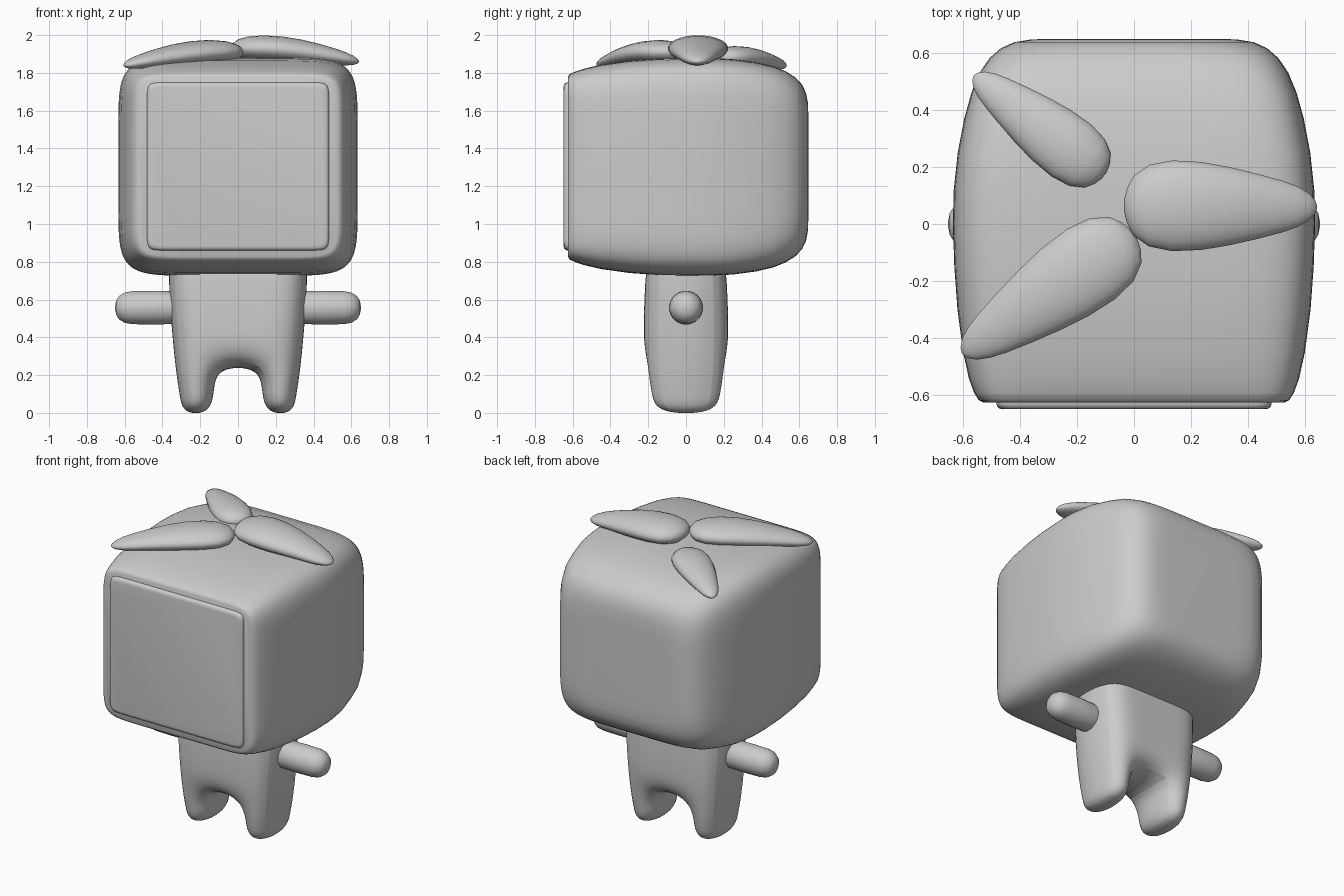
import bpy, bmesh, math
from mathutils import Vector

if "Cube" in bpy.data.objects:
    bpy.data.objects.remove(bpy.data.objects["Cube"])


def finish(name, bm):
    bmesh.ops.recalc_face_normals(bm, faces=bm.faces)
    me = bpy.data.meshes.new(name)
    bm.to_mesh(me)
    bm.free()
    ob = bpy.data.objects.new(name, me)
    bpy.context.collection.objects.link(ob)
    return ob


def loft(name, rings):
    """Skin a list of closed rings and cap both ends."""
    bm = bmesh.new()
    vs = [[bm.verts.new(p) for p in r] for r in rings]
    n = len(vs[0])
    for a, b in zip(vs, vs[1:]):
        for i in range(n):
            j = (i + 1) % n
            bm.faces.new((a[i], a[j], b[j], b[i]))
    bm.faces.new(vs[0])
    bm.faces.new(vs[-1])
    return finish(name, bm)


def oval(hx, hz, n=2, count=64):
    """Superellipse outline: n=2 is an ellipse, larger n is squarer."""
    pts = []
    for i in range(count):
        t = math.tau * (i + 0.5) / count
        c, s = math.cos(t), math.sin(t)
        pts.append((math.copysign(abs(c) ** (2 / n), c) * hx,
                    math.copysign(abs(s) ** (2 / n), s) * hz))
    return pts


def block(name, zc, stations):
    return loft(name, [[Vector((x, y, zc + z)) for x, z in oval(hx, hz, n)]
                       for y, hx, hz, n in stations])


# Head: bulging rounded block, sections along y (y, half width, half height, squareness)
block("head", 1.3025, [
    (-0.625, 0.525, 0.475, 10), (-0.617, 0.543, 0.49, 10), (-0.59, 0.56, 0.503, 9),
    (-0.54, 0.578, 0.52, 8), (-0.45, 0.598, 0.541, 7.5), (-0.3, 0.618, 0.562, 7),
    (-0.15, 0.629, 0.573, 7), (0.0, 0.634, 0.577, 7), (0.12, 0.631, 0.577, 7),
    (0.25, 0.617, 0.57, 7), (0.37, 0.594, 0.554, 6.5), (0.46, 0.569, 0.533, 6.5),
    (0.53, 0.54, 0.505, 6), (0.58, 0.506, 0.473, 6), (0.615, 0.466, 0.435, 5.5),
    (0.636, 0.42, 0.39, 5), (0.646, 0.36, 0.335, 5), (0.648, 0.28, 0.26, 5)])

# Front panel: thin raised plate
block("front_panel", 1.305, [
    (-0.60, 0.482, 0.445, 22), (-0.630, 0.482, 0.445, 22), (-0.640, 0.478, 0.441, 22),
    (-0.646, 0.470, 0.433, 22), (-0.648, 0.458, 0.421, 22)])


# Body with two legs: subdivided cage, rows of (z, outer x, inner x, half depth)
rows = [(-0.01, 0.298, 0.15, 0.165), (0.10, 0.318, 0.117, 0.20), (0.235, 0.340, 0.112, 0.217),
        (0.45, 0.361, 0.12, 0.226), (0.65, 0.375, 0.13, 0.218), (0.90, 0.38, 0.13, 0.205)]
CROTCH = 2
bm = bmesh.new()
grid = [[[bm.verts.new((x, y, z)) for y in (-d, d)] for x in (-xo, -xi, xi, xo)]
        for z, xo, xi, d in rows]


def cap(row, c):
    bm.faces.new((row[c][0], row[c + 1][0], row[c + 1][1], row[c][1]))


for r, (lo, hi) in enumerate(zip(grid, grid[1:])):
    legs = r < CROTCH
    for c in (0, 2) if legs else (0, 1, 2):
        for s in (0, 1):
            bm.faces.new((lo[c][s], lo[c + 1][s], hi[c + 1][s], hi[c][s]))
    for c in (0, 1, 2, 3) if legs else (0, 3):
        bm.faces.new((lo[c][0], lo[c][1], hi[c][1], hi[c][0]))
for c in (0, 2):
    cap(grid[0], c)
cap(grid[CROTCH], 1)
for c in (0, 1, 2):
    cap(grid[-1], c)
body = finish("body", bm)
sub = body.modifiers.new("smooth", "SUBSURF")
sub.levels = sub.render_levels = 3

# Arms: short capsules on both sides
arm = [(0.27, 0.04), (0.29, 0.075), (0.33, 0.087), (0.45, 0.09), (0.56, 0.088),
       (0.60, 0.081), (0.63, 0.062), (0.645, 0.038), (0.65, 0.012)]
for side, label in ((-1, "left"), (1, "right")):
    loft("arm_" + label, [[Vector((side * x, a, 0.557 + b)) for a, b in oval(r, r, 2, 24)]
                          for x, r in arm])

# Leaves: drooping teardrops, profile of (position, width, thickness)
profile = [(0.0, 0.12, 0.15), (0.015, 0.38, 0.4), (0.05, 0.66, 0.68), (0.13, 0.9, 0.9),
           (0.25, 1.0, 1.0), (0.4, 0.97, 1.0), (0.55, 0.86, 0.92), (0.7, 0.71, 0.77),
           (0.82, 0.57, 0.62), (0.9, 0.45, 0.5), (0.96, 0.3, 0.34), (0.99, 0.15, 0.17),
           (1.0, 0.04, 0.05)]


def leaf(name, start, tip, width, thick, z, drop):
    a, b = Vector((*start, 0)), Vector((*tip, 0))
    across = (b - a).normalized().cross(Vector((0, 0, 1)))
    rings = []
    for t, w, h in profile:
        mid = a.lerp(b, t)
        mid.z = z - drop * (max(0, t - 0.2) / 0.8) ** 1.7
        rings.append([mid + across * u + Vector((0, 0, v))
                      for u, v in oval(width * w, thick * h, 2, 24)])
    loft(name, rings)


leaf("leaf_right", (-0.035, 0.065), (0.64, 0.06), 0.16, 0.07, 1.93, 0.07)
leaf("leaf_back", (-0.105, 0.17), (-0.56, 0.52), 0.115, 0.06, 1.882, 0.045)
leaf("leaf_front", (0.0, -0.035), (-0.60, -0.455), 0.15, 0.065, 1.91, 0.07)

# Smooth shading
for ob in bpy.context.collection.objects:
    ob.select_set(True)
    bpy.context.view_layer.objects.active = ob
bpy.ops.object.shade_smooth_by_angle(angle=math.radians(45))
